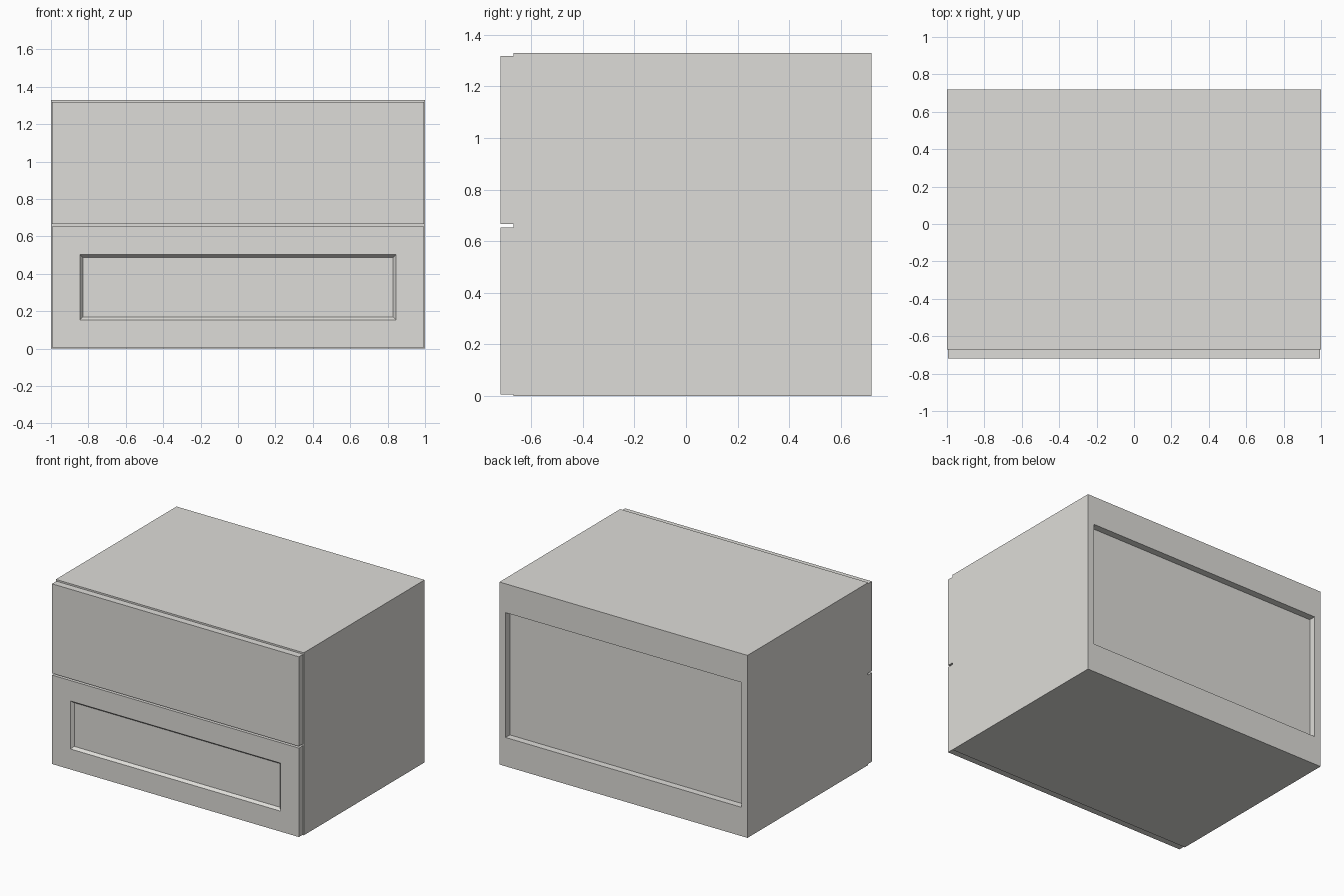
import bpy, bmesh
from mathutils import Vector

if "Cube" in bpy.data.objects:
    bpy.data.objects.remove(bpy.data.objects["Cube"])

W, F, B, H, T = 1.0, -0.67, 0.72, 1.33, 0.05   # half width, carcass front, back, height, board

paint = bpy.data.materials.new("warm_light_grey")
paint.diffuse_color = (0.73, 0.72, 0.69, 1)
paint.use_nodes = True
paint.node_tree.nodes["Principled BSDF"].inputs["Base Color"].default_value = paint.diffuse_color


def box(name, x0, x1, y0, y1, z0, z1, panel=False):
    """Board between two corners; panel=True sinks a bevelled field in its front."""
    bm = bmesh.new()
    bmesh.ops.create_cube(bm, size=1)
    for v in bm.verts:
        v.co = Vector((x1 if v.co.x > 0 else x0,
                       y1 if v.co.y > 0 else y0,
                       z1 if v.co.z > 0 else z0))
    bm.normal_update()
    if panel:
        face = [f for f in bm.faces if f.normal.y < -0.9]
        bmesh.ops.inset_region(bm, faces=face, thickness=0.149, use_even_offset=True)
        bmesh.ops.inset_region(bm, faces=face, thickness=0.016, depth=-0.02,
                               use_even_offset=True)
    mesh = bpy.data.meshes.new(name)
    bm.to_mesh(mesh)
    bm.free()
    mesh.materials.append(paint)
    ob = bpy.data.objects.new(name, mesh)
    bpy.context.collection.objects.link(ob)
    return ob


# Carcass boards
box("left_side", -W, -W + T, F, B, 0, H)
box("right_side", W - T, W, F, B, 0, H)
I = W - T
box("bottom_board", -I, I, F, B, 0, T)
box("top_board", -I, I, F, B, H - T, H)
box("middle_rail", -I, I, F, F + 0.1, 0.62, 0.70)

# Back: two rails with a recessed panel between them
box("back_lower_rail", -I, I, B - T, B, T, 0.21)
box("back_upper_rail", -I, I, B - T, B, 1.12, H - T)
box("back_panel", -I, I, B - 2 * T, B - T, T, H - T)

# Drawer fronts: plain above, sunken field below
D = W - 0.005
box("upper_drawer_front", -D, D, -0.72, F, 0.666, 1.318)
box("lower_drawer_front", -D, D, -0.72, F, 0.005, 0.653, panel=True)
